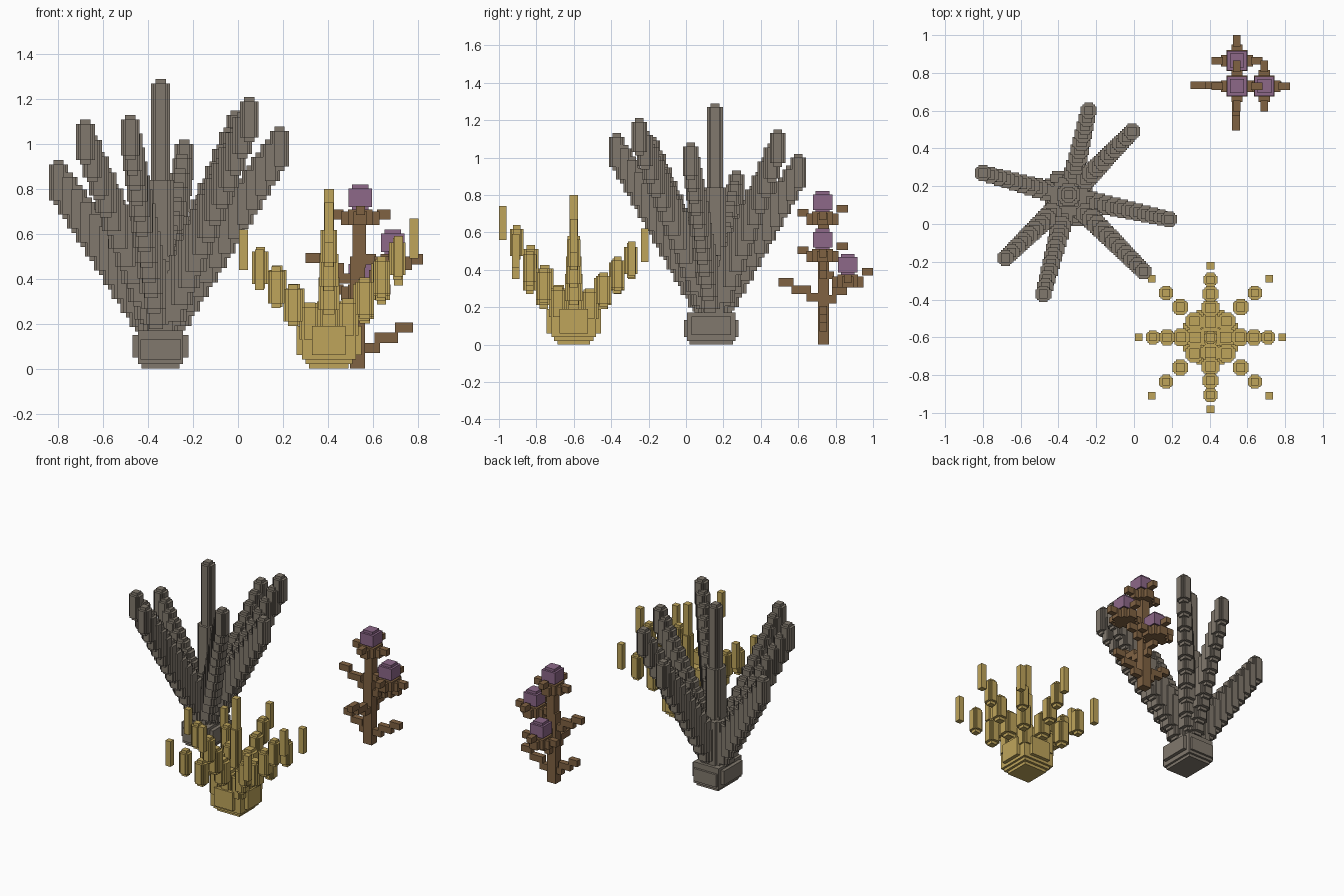
import bpy
import bmesh
from math import hypot
from mathutils import Matrix, Vector

cube = bpy.data.objects.get("Cube")
if cube:
    bpy.data.objects.remove(cube, do_unlink=True)


def material(name, rgb):
    m = bpy.data.materials.new(name)
    m.use_nodes = True
    m.diffuse_color = (*rgb, 1)
    m.node_tree.nodes["Principled BSDF"].inputs["Base Color"].default_value = (*rgb, 1)
    return m


GREY = material("stone grey", (0.22, 0.19, 0.153))
GOLD = material("straw gold", (0.52, 0.375, 0.105))
BROWN = material("bark brown", (0.216, 0.122, 0.055))
PURPLE = material("blossom purple", (0.266, 0.138, 0.25))


def box(bm, x, y, z0, z1, hx, hy):
    """Axis-aligned block centred on x, y."""
    mat = Matrix.Translation((x, y, (z0 + z1) / 2)) @ Matrix.Diagonal((2 * hx, 2 * hy, z1 - z0, 1))
    bmesh.ops.create_cube(bm, size=1, matrix=mat)


def column(bm, x, y, z0, z1, h):
    """Upright block with notched corners and a narrower foot and cap."""
    n = 0.55 * h
    box(bm, x, y, z0 + 0.02, z1 - 0.02, h, n)
    box(bm, x, y, z0 + 0.02, z1 - 0.02, n, h)
    box(bm, x, y, z0 + 0.02, z1 - 0.02, 0.78 * h, 0.78 * h)
    box(bm, x, y, z0, z1, n, n)


def finish(bm, name, mat):
    mesh = bpy.data.meshes.new(name)
    bm.to_mesh(mesh)
    bm.free()
    mesh.materials.append(mat)
    ob = bpy.data.objects.new(name, mesh)
    bpy.context.collection.objects.link(ob)
    return ob


# Large grey coral: tall leaning stems spreading from one base
cx, cy = -0.345, 0.145
stems = [(-0.80, 0.27, 0.93), (-0.68, -0.18, 1.11), (-0.48, -0.37, 1.13),
         (0.05, -0.25, 1.21), (0.185, 0.025, 1.08), (-0.01, 0.49, 1.15),
         (-0.24, 0.60, 1.02)]
for i, (x, y, top) in enumerate(stems):
    bm = bmesh.new()
    n = round(hypot(x - cx, y - cy) / 0.042)
    for k in range(1, n + 1):
        t = k / n
        px, py = cx + (x - cx) * t, cy + (y - cy) * t
        low = 0.04 + (top - 0.24) * t
        column(bm, px, py, low, low + 0.28 - 0.08 * t, 0.058 - 0.016 * t)
    finish(bm, f"grey_stem_{i + 1}", GREY)

bm = bmesh.new()
column(bm, cx, 0.155, 0.1, 1.29, 0.042)
column(bm, cx, 0.155, 0.1, 0.86, 0.06)
column(bm, cx, cy, 0.1, 0.5, 0.1)
finish(bm, "grey_centre_stem", GREY)

bm = bmesh.new()
for z0, z1, hx, hy in [(0, 0.03, 0.085, 0.115), (0.02, 0.17, 0.1, 0.13),
                       (0.05, 0.15, 0.125, 0.105), (0.04, 0.13, 0.09, 0.145)]:
    box(bm, cx, 0.135, z0, z1, hx, hy)
finish(bm, "grey_base", GREY)

# Small gold coral: eight arms of separate upright fingers
gx, gy = 0.405, -0.6
arms = [(-1, 0, 0.62), (1, 0, 0.67), (0, -1, 0.74), (0, 1, 0.62),
        (-1, -1, 0.53), (1, -1, 0.59), (1, 1, 0.55), (-1, 1, 0.53)]
for i, (dx, dy, top) in enumerate(arms):
    bm = bmesh.new()
    reach = 0.38 if dx * dy == 0 else 0.31
    box(bm, gx + dx * reach, gy + dy * reach, top - 0.18, top, 0.02, 0.02)
    steps = 4 if dx * dy == 0 else 3
    for k in range(1, steps + 1):
        r = reach - 0.075 * k
        low = 0.02 + (top - 0.2) * r / reach
        column(bm, gx + dx * r, gy + dy * r, low, low + 0.185, 0.032 + 0.005 * k)
    finish(bm, f"gold_arm_{i + 1}", GOLD)

bm = bmesh.new()
box(bm, gx, gy, 0.1, 0.8, 0.022, 0.022)
column(bm, gx, gy, 0.1, 0.6, 0.034)
column(bm, gx, gy, 0.05, 0.3, 0.06)
finish(bm, "gold_centre_finger", GOLD)

bm = bmesh.new()
for z0, z1, h in [(0, 0.03, 0.088), (0.02, 0.06, 0.105), (0.04, 0.16, 0.12)]:
    box(bm, gx, gy, z0, z1, h, h)
for s in (-1, 1):
    box(bm, gx + 0.1 * s, gy, 0.06, 0.19, 0.045, 0.075)
    box(bm, gx, gy + 0.1 * s, 0.06, 0.19, 0.075, 0.045)
finish(bm, "gold_base", GOLD)

# Brown branching plant: trunk and stepped branches
tx, ty = 0.54, 0.735
bm = bmesh.new()
box(bm, tx - 0.008, ty, 0, 0.5, 0.034, 0.03)
box(bm, tx, ty, 0.45, 0.74, 0.03, 0.03)
finish(bm, "brown_trunk", BROWN)


def branch(name, direction, start, rise, reach):
    """Three overlapping blocks that climb away from the trunk."""
    bm = bmesh.new()
    d = Vector(direction)
    seg = reach / 3
    for k in range(3):
        c = Vector((tx, ty)) + d * (seg * (k + 0.5))
        z = start + rise * k
        half = seg / 2 + 0.012 if k < 2 else seg / 2
        box(bm, c.x, c.y, z, z + 0.045,
            half if d.x else 0.02, half if d.y else 0.02)
    finish(bm, name, BROWN)


branch("low_left_branch", (1, 0), 0.07, 0.045, 0.24)
branch("low_right_branch", (-1, 0), 0.07, 0.045, 0.205)
branch("front_branch", (0, -1), 0.23, 0.04, 0.24)
branch("back_branch", (0, 1), 0.22, 0.045, 0.17)
branch("middle_right_branch", (-1, 0), 0.38, 0.045, 0.24)
branch("middle_left_branch", (1, 0), 0.35, 0.045, 0.17)


# Purple blossoms, each on a four-armed brown cup
def blossom(label, x, y, z):
    cup = bmesh.new()
    box(cup, x, y, z - 0.08, z - 0.02, 0.085, 0.03)
    box(cup, x, y, z - 0.08, z - 0.02, 0.03, 0.085)
    box(cup, x, y, z - 0.08, z - 0.01, 0.055, 0.055)
    for s in (-1, 1):
        box(cup, x + 0.105 * s, y, z - 0.055, z - 0.01, 0.03, 0.02)
        box(cup, x, y + 0.105 * s, z - 0.025 + 0.01 * s, z + 0.015 + 0.01 * s, 0.03 - 0.01, 0.03)
    finish(cup, label + "_cup", BROWN)
    head = bmesh.new()
    box(head, x, y, z, z + 0.082, 0.052, 0.052)
    box(head, x, y, z - 0.02, z + 0.1, 0.037, 0.037)
    finish(head, label + "_blossom", PURPLE)


blossom("top", 0.545, 0.73, 0.72)
blossom("left", 0.69, 0.73, 0.52)
blossom("back", 0.545, 0.865, 0.385)
